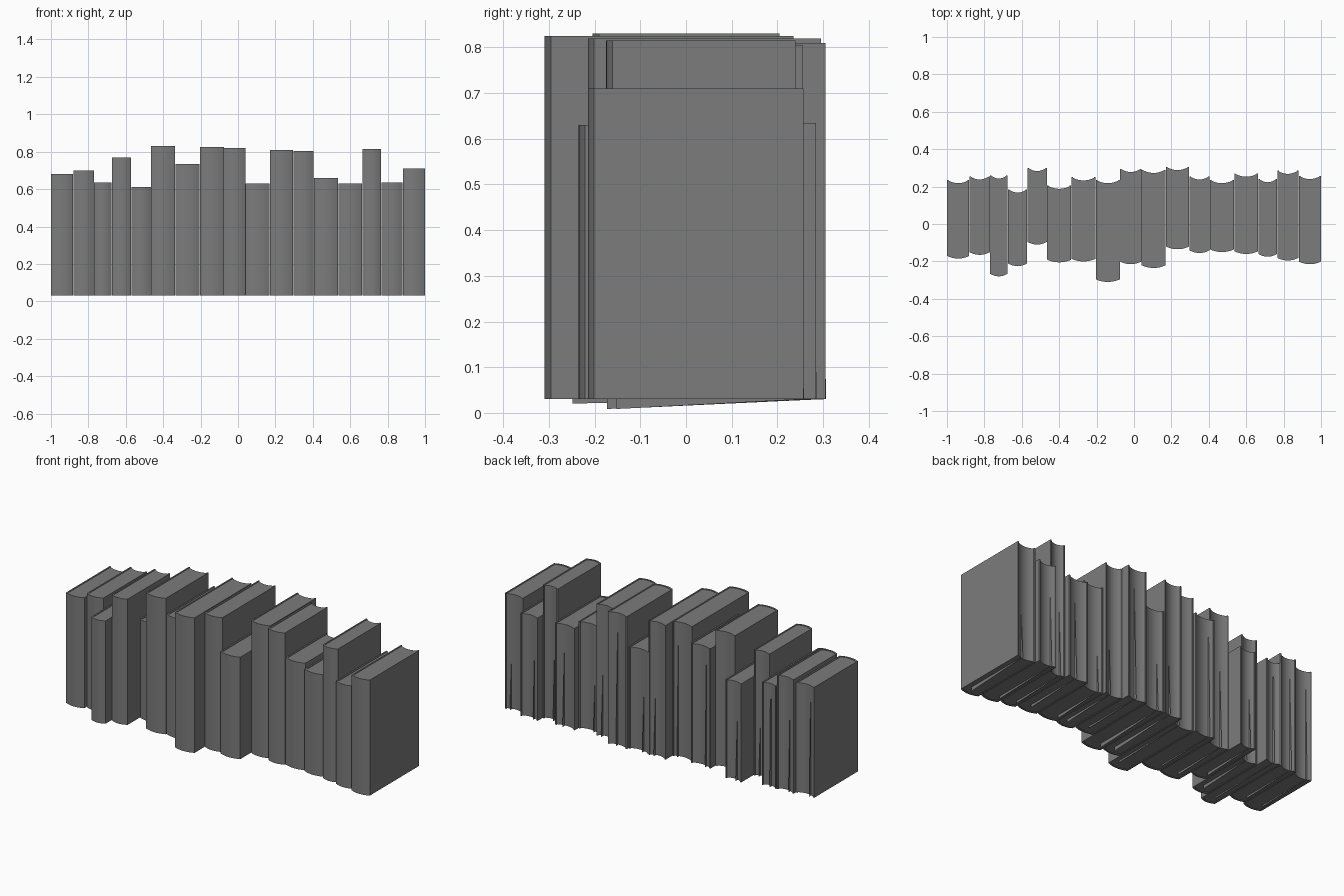
import bpy, bmesh, math, random

if "Cube" in bpy.data.objects:
    bpy.data.objects.remove(bpy.data.objects["Cube"], do_unlink=True)

random.seed(4)
BASE, LIP, COVER, BULGE = 0.03, 0.003, 0.008, 0.014

grey = bpy.data.materials.new("book grey")
grey.use_nodes = True
grey.diffuse_color = (0.2, 0.2, 0.2, 1)
grey.node_tree.nodes["Principled BSDF"].inputs["Base Color"].default_value = (0.2, 0.2, 0.2, 1)

# right edge, top, front, back of each book, in order along the shelf
BOOKS = [
    (-.88, .68, -.185, .235), (-.77, .70, -.165, .255), (-.675, .635, -.28, .26),
    (-.57, .77, -.225, .185), (-.465, .61, -.11, .30), (-.335, .83, -.205, .205),
    (-.205, .735, -.20, .25), (-.075, .825, -.31, .235), (.04, .82, -.215, .295),
    (.17, .63, -.235, .29), (.295, .81, -.135, .305), (.405, .805, -.155, .255),
    (.535, .66, -.15, .235), (.665, .63, -.16, .27), (.765, .815, -.175, .24),
    (.88, .635, -.195, .285), (1.0, .71, -.215, .257),
]


def arc(x0, x1, y, depth, n=8):
    """Shallow curve from x0 to x1 bulging toward the front."""
    return [(x0 + (x1 - x0) * i / n, y - depth * (1 - (2 * i / n - 1) ** 2))
            for i in range(n + 1)]


def finish(name, bm):
    bmesh.ops.recalc_face_normals(bm, faces=bm.faces)
    mesh = bpy.data.meshes.new(name)
    bm.to_mesh(mesh)
    bm.free()
    mesh.materials.append(grey)
    obj = bpy.data.objects.new(name, mesh)
    bpy.context.collection.objects.link(obj)
    return obj


def prism(name, outline, z0, z1):
    bm = bmesh.new()
    face = bm.faces.new([bm.verts.new((x, y, z0)) for x, y in outline])
    new = bmesh.ops.extrude_face_region(bm, geom=[face])["geom"]
    bmesh.ops.translate(bm, vec=(0, 0, z1 - z0),
                        verts=[v for v in new if isinstance(v, bmesh.types.BMVert)])
    obj = finish(name, bm)
    bpy.ops.object.select_all(action="DESELECT")
    obj.select_set(True)
    bpy.context.view_layer.objects.active = obj
    bpy.ops.object.shade_smooth_by_angle(angle=math.radians(30))
    return obj


def loose_leaf(name, x, back, length, height, tilt):
    """Thin sheet leaning forward, its lower back corner showing."""
    c, s = math.cos(tilt), math.sin(tilt)
    corners = [(0, 0), (-length * c, -length * s),
               (-length * c - height * s, height * c - length * s),
               (-height * s, height * c)]
    bm = bmesh.new()
    bm.faces.new([bm.verts.new((x, back + y, BASE + z)) for y, z in corners])
    finish(name, bm)


left = -1.0
for i, (right, top, front, back) in enumerate(BOOKS, 1):
    x0, x1 = left + 0.001, right - 0.001
    a, b = x0 + COVER, x1 - COVER
    spine = front + BULGE

    # cover wrapped round the spine
    outer = arc(x0, x1, spine, BULGE)
    inner = arc(a, b, spine + COVER, BULGE)
    cover = outer + [(x1, back), (b, back)] + inner[::-1] + [(a, back), (x0, back)]
    prism(f"cover_{i}", cover, BASE, top)

    # page block with a hollow back edge
    pages = inner + arc(a, b, back - 0.003, BULGE)[::-1]
    prism(f"pages_{i}", pages, BASE + LIP, top - LIP)

    # loose sheet between the pages
    tilt = random.uniform(0.01, 0.055)
    loose_leaf(f"loose_leaf_{i}", a + (b - a) * random.uniform(0.15, 0.85),
               back + 0.002, back - front - 0.06, (top - BASE) * 0.85, tilt)
    left = right
